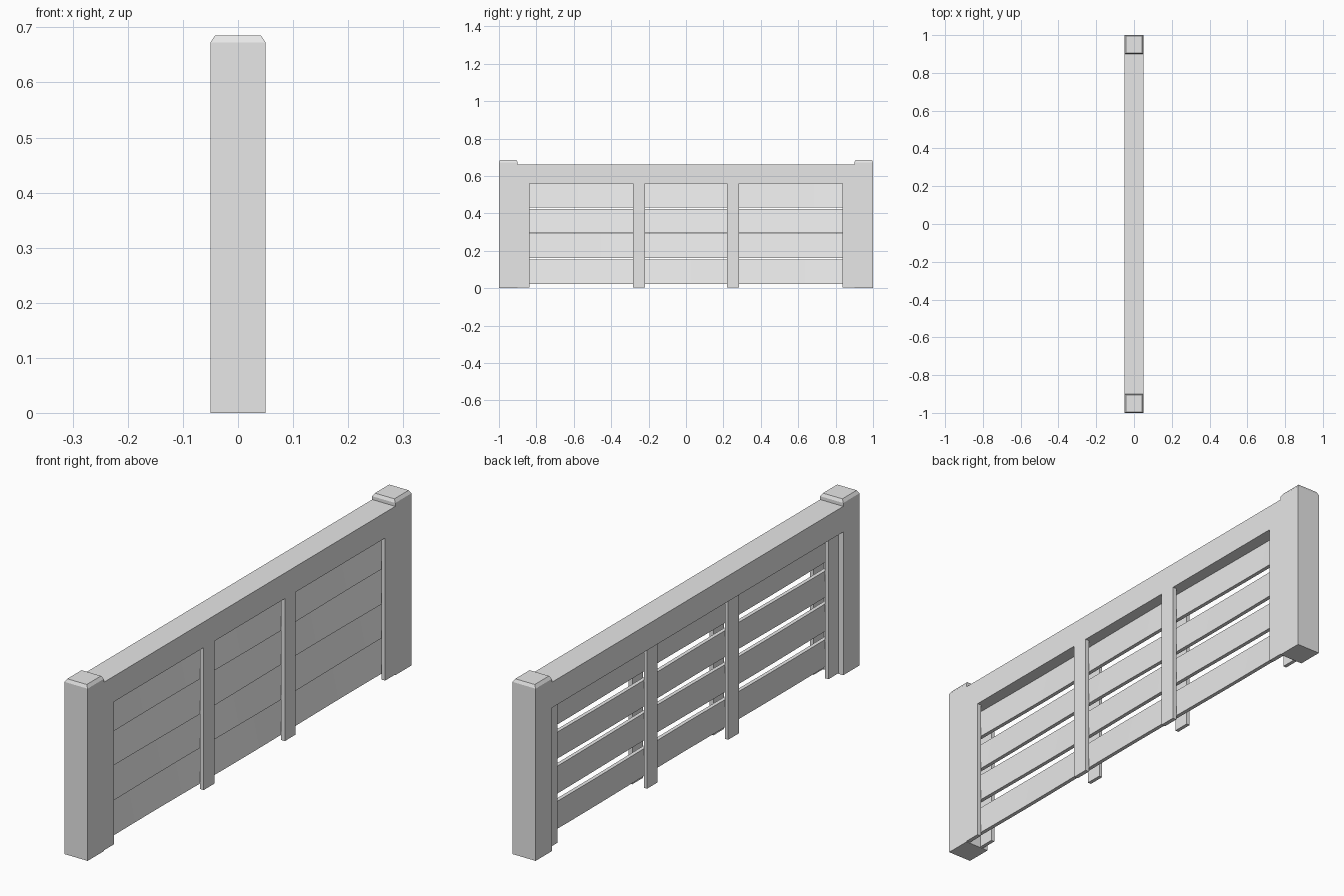
import bpy, bmesh, math, random

if "Cube" in bpy.data.objects:
    bpy.data.objects.remove(bpy.data.objects["Cube"])

random.seed(4)
grey = bpy.data.materials.new("plain_grey")
grey.diffuse_color = (0.8, 0.8, 0.8, 1)
grey.use_nodes = True
grey.node_tree.nodes["Principled BSDF"].inputs["Base Color"].default_value = grey.diffuse_color


def finish(bm, name):
    bmesh.ops.recalc_face_normals(bm, faces=bm.faces)
    me = bpy.data.meshes.new(name)
    bm.to_mesh(me)
    bm.free()
    me.materials.append(grey)
    ob = bpy.data.objects.new(name, me)
    bpy.context.collection.objects.link(ob)
    return ob


def box_mesh(x0, x1, y0, y1, z0, z1):
    bm = bmesh.new()
    bmesh.ops.create_cube(bm, size=1)
    for v in bm.verts:
        v.co = (x1 if v.co.x > 0 else x0,
                y1 if v.co.y > 0 else y0,
                z1 if v.co.z > 0 else z0)
    return bm


# end posts with a chamfered top
for side, name in ((-1, "front_post"), (1, "back_post")):
    c = side * 0.95
    bm = box_mesh(-0.05, 0.05, c - 0.05, c + 0.05, 0, 0.673)
    bm.faces.ensure_lookup_table()
    top = max(bm.faces, key=lambda f: f.calc_center_median().z)
    cap = bmesh.ops.extrude_face_region(bm, geom=[top])["geom"]
    bmesh.ops.delete(bm, geom=[top], context="FACES_ONLY")
    for v in [g for g in cap if isinstance(g, bmesh.types.BMVert)]:
        v.co.x *= 0.84
        v.co.y = c + (v.co.y - c) * 0.88
        v.co.z = 0.685
    finish(bm, name)

# top rail, flush with the posts
finish(box_mesh(-0.05, 0.05, -0.9, 0.9, 0.56, 0.66), "top_rail")

# paired upright battens that clamp the planks
spans = ((-0.9, -0.837), (-0.283, -0.218), (0.218, 0.283), (0.837, 0.9))
for i, (y0, y1) in enumerate(spans):
    finish(box_mesh(0.034, 0.05, y0, y1, 0.003, 0.56), f"outer_batten_{i + 1}")
    finish(box_mesh(-0.03, -0.016, y0, y1, 0.003, 0.56), f"inner_batten_{i + 1}")

# tilted, slightly warped planks: bottom edge towards +x, top edge towards -x
SEGS = 24
for i, (z0, z1) in enumerate(((0.022, 0.153), (0.160, 0.291),
                              (0.295, 0.422), (0.430, 0.560))):
    phase = random.uniform(0, math.tau)
    section = ((0.031, z0), (0.016, z0), (-0.013, z1), (0.002, z1))
    bm = bmesh.new()
    rings = []
    for s in range(SEGS + 1):
        y = -0.9 + 1.8 * s / SEGS
        bow = 0.002 * math.sin(5 * y + phase)
        rings.append([bm.verts.new((x + bow, y, z)) for x, z in section])
    for a, b in zip(rings, rings[1:]):
        for k in range(4):
            n = (k + 1) % 4
            bm.faces.new((a[k], a[n], b[n], b[k]))
    bm.faces.new(rings[0])
    bm.faces.new(rings[-1])
    ob = finish(bm, f"plank_{i + 1}")
    bpy.context.view_layer.objects.active = ob
    ob.select_set(True)
    bpy.ops.object.shade_smooth_by_angle(angle=math.radians(30))
    ob.select_set(False)
